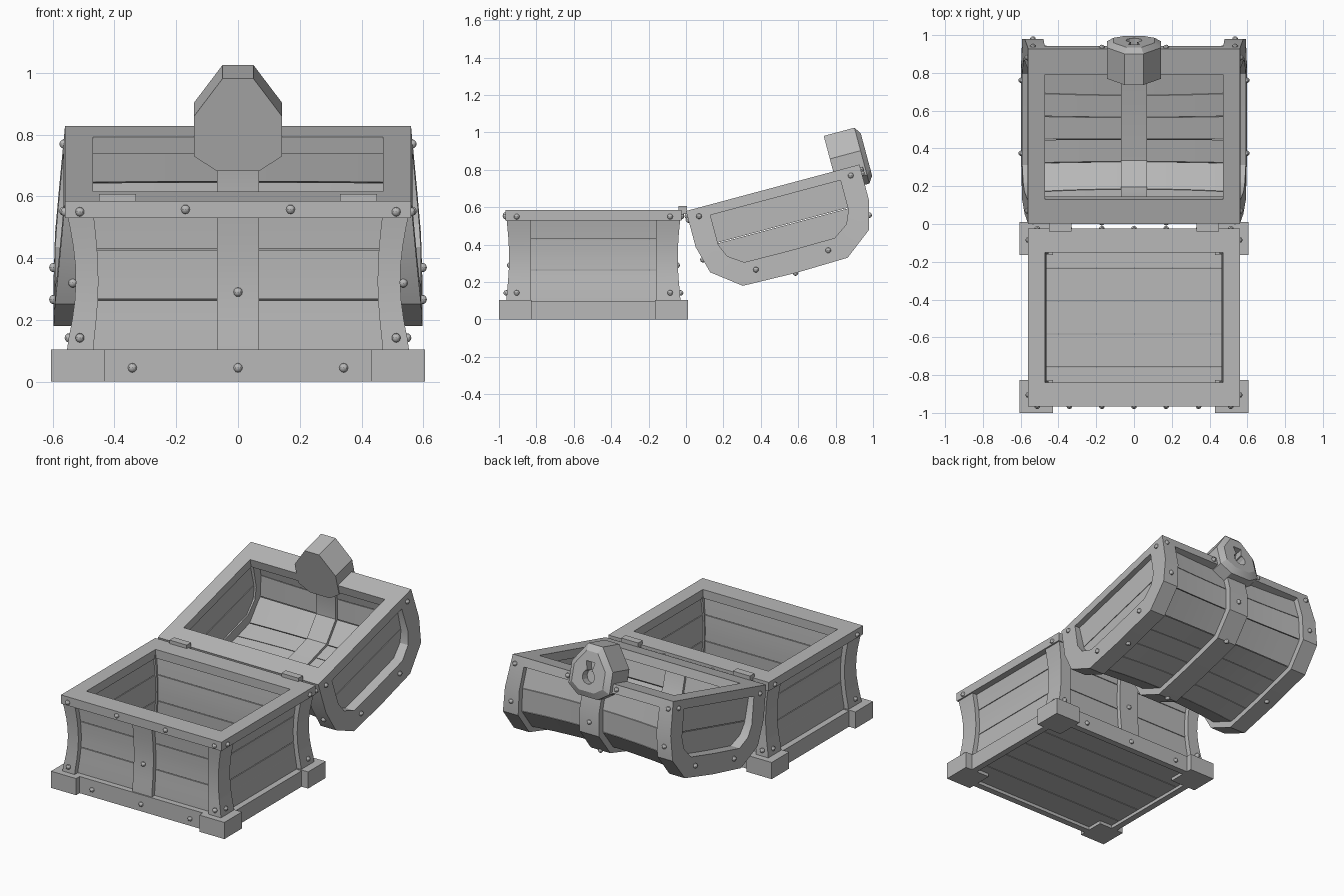
import bpy, bmesh, math
from mathutils import Vector

if "Cube" in bpy.data.objects:
    bpy.data.objects.remove(bpy.data.objects["Cube"])

grey = bpy.data.materials.new("plain grey")
grey.diffuse_color = (0.48, 0.48, 0.48, 1)
grey.use_nodes = True
grey.node_tree.nodes["Principled BSDF"].inputs["Base Color"].default_value = grey.diffuse_color
YC, W, H = -0.495, 0.56, 0.47          # base centre y, half width, half depth
A = math.radians(15)                   # tilt of the open lid


def finish(name, bm):
    bmesh.ops.recalc_face_normals(bm, faces=bm.faces)
    me = bpy.data.meshes.new(name)
    bm.to_mesh(me)
    bm.free()
    me.materials.append(grey)
    ob = bpy.data.objects.new(name, me)
    bpy.context.collection.objects.link(ob)
    return ob


def loft(name, sections, cyclic=False):
    """Skin matching closed loops of points; cap both ends unless cyclic."""
    bm = bmesh.new()
    rows = [[bm.verts.new(p) for p in s] for s in sections]
    n = len(rows[0])
    pairs = list(zip(rows, rows[1:])) + ([(rows[-1], rows[0])] if cyclic else [])
    for a, b in pairs:
        for i in range(n):
            j = (i + 1) % n
            bm.faces.new((a[i], a[j], b[j], b[i]))
    if not cyclic:
        bm.faces.new(rows[0])
        bm.faces.new(rows[-1])
    return finish(name, bm)


def rect(x0, x1, y0, y1, z):
    return [(x0, y0, z), (x1, y0, z), (x1, y1, z), (x0, y1, z)]


def box(name, x0, x1, y0, y1, z0, z1):
    return loft(name, [rect(x0, x1, y0, y1, z) for z in (z0, z1)])


def L(x, u, v):
    """Lid space: u along the rim from the hinge, v depth of the lid."""
    return (x, u * math.cos(A) + v * math.sin(A), 0.58 + u * math.sin(A) - v * math.cos(A))


def lid_prism(name, poly, x0, x1):
    return loft(name, [[L(x, u, v) for u, v in poly] for x in (x0, x1)])


def waist(z):
    return math.sin(math.pi * min(max((z - 0.1) / 0.46, 0), 1))


rivets = []

# ---- base: corners, walls, rails
levels = [0.08 + 0.48 * i / 8 for i in range(9)]
for sx in (-1, 1):
    for sy in (-1, 1):
        box("foot", sx * 0.43, sx * 0.605, YC + sy * 0.33, YC + sy * 0.505, 0, 0.105)
        loft("corner_post", [rect(sx * (0.47 - 0.018 * waist(z)), sx * (0.557 - 0.032 * waist(z)),
                                  YC + sy * 0.335, YC + sy * (0.467 - 0.016 * waist(z)), z) for z in levels])
        for z in (0.142, 0.55):
            rivets += [(sx * 0.512, YC + sy * (0.466 if z < 0.3 else H), z),
                       (sx * (0.547 if z < 0.3 else W), YC + sy * 0.41, z)]

bands = [(0.05, 0.263), (0.267, 0.427), (0.431, 0.56)]
for s in (-1, 1):
    for z0, z1 in bands:
        zs = [z0 + (z1 - z0) * i / 3 for i in range(4)]
        loft("wall_plank", [rect(-0.49, 0.49, YC + s * (0.355 - 0.012 * waist(z)),
                                 YC + s * (0.435 - 0.014 * waist(z)), z) for z in zs])
        loft("end_plank", [rect(s * (0.482 - 0.02 * waist(z)), s * (0.525 - 0.028 * waist(z)),
                                YC - 0.37, YC + 0.37, z) for z in zs])
    loft("wall_strap", [rect(-0.068, 0.068, YC + s * 0.39, YC + s * (0.464 - 0.018 * waist(z)), z) for z in levels])
    # bottom rails
    box("bottom_rail", -0.45, 0.45, YC + s * 0.43, YC + s * H, 0, 0.105)
    box("bottom_end_rail", s * 0.52, s * W, YC - 0.34, YC + 0.34, 0, 0.1)
    rivets += [(0, YC + s * 0.448, 0.29), (0, YC + s * H, 0.045)]
    for x in (-1, 1):
        rivets += [(x * 0.342, YC + s * H, 0.045), (x * 0.17, YC + s * H, 0.558)]
for i in range(5):
    y = YC - 0.44 + i * 0.176
    box("floor_plank", -0.53, 0.53, y + 0.002, y + 0.174, 0.02, 0.055)


def ring(hx, hy, z):
    return rect(-hx, hx, YC - hy, YC + hy, z)


loft("top_rim", [ring(0.47, 0.345, 0.53), ring(W, H, 0.53), ring(W, H, 0.585), ring(0.47, 0.345, 0.585)], cyclic=True)

# ---- hinges
for s in (-1, 1):
    box("hinge", s * 0.33, s * 0.45, -0.04, 0.005, 0.565, 0.607)

# ---- lid end hoops
half_out = [(0, 0), (0, 0.2), (0.04, 0.35), (0.19, 0.465)]
half_in = [(0.12, 0.055), (0.12, 0.22), (0.15, 0.29), (0.23, 0.345)]


def arch(half, mid):
    return half + mid + [(0.96 - u, v) for u, v in reversed(half)]


outer, inner = arch(half_out, [(0.48, 0.472)]), arch(half_in, [(0.48, 0.348)])


def flare(v):
    return 0.037 * min(v / 0.4, 1)


for s in (-1, 1):
    loft("lid_hoop", [[L(s * (x + k * flare(v)), u, v) for u, v in prof]
                      for x, prof, k in ((0.47, inner, 0.5), (0.47, outer, 0.5), (W, outer, 1), (W, inner, 1))],
         cyclic=True)
    # end boards behind the hoop
    lid_prism("lid_end_board", [(0.1, 0.04), (0.86, 0.04), (0.86, 0.207), (0.1, 0.207)], s * 0.495, s * 0.53)
    lid_prism("lid_end_board", [(0.1, 0.211), (0.86, 0.211), (0.83, 0.31), (0.74, 0.37), (0.22, 0.37), (0.13, 0.31)],
              s * 0.495, s * 0.53)
    for u, v in ((0.06, 0.045), (0.9, 0.045), (0.28, 0.4), (0.68, 0.4)):
        rivets.append(L(s * (W + flare(v)), u, v))
    for u, v in ((0.96, 0.05), (0.0, 0.05), (0.94, 0.275), (0.02, 0.275), (0.48, 0.472)):
        rivets.append(L(s * 0.535, u, v))
    rivets += [L(s * 0.17, 0.96, 0.028), L(s * 0.17, 0, 0.028)]

# ---- lid rails, planks, strap
for u0, u1 in ((0, 0.135), (0.82, 0.96)):
    lid_prism("lid_rail", [(u0, 0), (u1, 0), (u1, 0.055), (u0, 0.055)], -0.5, 0.5)

line = arch([(0, 0.045), (0, 0.2), (0.04, 0.35), (0.19, 0.465), (0.335, 0.47)], [(0.48, 0.472)])


def inset(p, d):
    return 0.48 + (p[0] - 0.48) * (1 - d / 0.48), p[1] * (1 - d / 0.472)


for p, q in zip(line, line[1:]):
    g = 0.012
    a = (p[0] + (q[0] - p[0]) * g, p[1] + (q[1] - p[1]) * g)
    b = (q[0] + (p[0] - q[0]) * g, q[1] + (p[1] - q[1]) * g)
    secs = []
    for i in range(7):
        x = -0.51 + 0.17 * i
        d = 0.03 + 0.02 * (1 - (x / 0.51) ** 2)
        secs.append([L(x, *inset(a, d)), L(x, *inset(b, d)), L(x, *inset(b, d + 0.03)), L(x, *inset(a, d + 0.03))])
    loft("lid_plank", secs)

loft("lid_strap", [[L(-0.068, *inset(p, 0.015)), L(0.068, *inset(p, 0.015)),
                    L(0.068, *inset(p, 0.095)), L(-0.068, *inset(p, 0.095))] for p in line])
for p in ((0.94, 0.275), (0.02, 0.275), (0.77, 0.465), (0.19, 0.465)):
    rivets.append(L(0, *inset(p, 0.015)))

# ---- lock with keyhole
half = [(0.05, -0.197), (0.143, -0.07), (0.143, 0.063), (0.07, 0.112)]
octo = half + [(-x, v) for x, v in reversed(half)]


def lock_loop(u, k):
    return [L(x * k, u, -0.04 + (v + 0.04) * k) for x, v in octo]


lock = loft("lock", [lock_loop(0.815, 1), lock_loop(0.985, 1), lock_loop(1.01, 0.76)])
key = [(0.03, -0.1), (0.016, -0.045)]
key += [(0.042 * math.cos(t), -0.01 + 0.042 * math.sin(t))
        for t in [math.radians(-55 + 290 * i / 10) for i in range(11)]]
key += [(-0.016, -0.045), (-0.03, -0.1)]
cutter = loft("keyhole_cutter", [[L(x, u, v) for x, v in key] for u in (0.96, 1.05)])
cutter.hide_render = True
cutter.hide_viewport = True
mod = lock.modifiers.new("keyhole", 'BOOLEAN')
mod.operation, mod.solver, mod.object = 'DIFFERENCE', 'EXACT', cutter

# ---- rivets
bm = bmesh.new()
for p in rivets:
    new = bmesh.ops.create_uvsphere(bm, u_segments=10, v_segments=6, radius=0.015)
    bmesh.ops.translate(bm, verts=new["verts"], vec=Vector(p))
finish("rivets", bm)

# ---- smooth shading with sharp edges kept
for ob in bpy.context.scene.objects:
    if ob is not cutter:
        ob.select_set(True)
        bpy.context.view_layer.objects.active = ob
bpy.ops.object.shade_smooth_by_angle(angle=math.radians(30))
